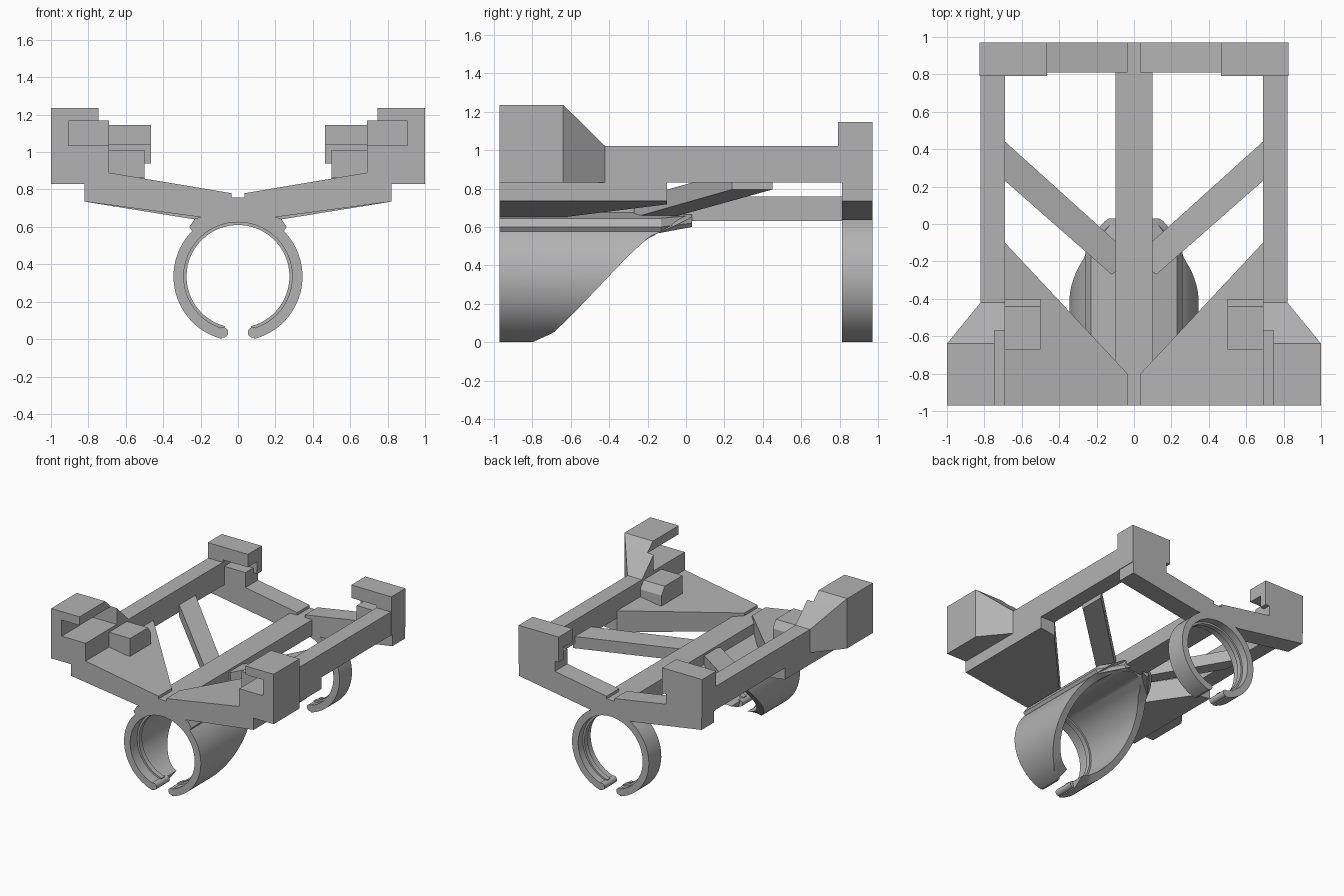
import bpy, bmesh, math

cube = bpy.data.objects.get("Cube")
if cube:
    bpy.data.objects.remove(cube, do_unlink=True)

grey = bpy.data.materials.new("matte_grey")
grey.use_nodes = True
grey.diffuse_color = (0.45, 0.45, 0.45, 1)
bsdf = next(n for n in grey.node_tree.nodes if n.type == 'BSDF_PRINCIPLED')
bsdf.inputs["Base Color"].default_value = grey.diffuse_color


def loft(name, sections, caps=(True, True), mirror=True, smooth=False):
    """Skin matching closed loops of points; optionally mirror across x."""
    bm = bmesh.new()
    rings = [[bm.verts.new(p) for p in s] for s in sections]
    for a, b in zip(rings, rings[1:]):
        for i in range(len(a)):
            j = (i + 1) % len(a)
            bm.faces.new((a[i], a[j], b[j], b[i]))
    for ring, wanted in ((rings[0], caps[0]), (rings[-1], caps[1])):
        if wanted:
            bm.faces.new(ring)
    bmesh.ops.recalc_face_normals(bm, faces=bm.faces)
    mesh = bpy.data.meshes.new(name)
    bm.to_mesh(mesh)
    bm.free()
    mesh.materials.append(grey)
    ob = bpy.data.objects.new(name, mesh)
    bpy.context.collection.objects.link(ob)
    if mirror:
        ob.modifiers.new("Mirror", 'MIRROR')
    if smooth:
        bpy.ops.object.select_all(action='DESELECT')
        ob.select_set(True)
        bpy.context.view_layer.objects.active = ob
        bpy.ops.object.shade_smooth_by_angle(angle=math.radians(35))
    return ob


def at_y(profile, y):
    return [(x, y, z) for x, z in profile]


def extrude(name, profile, y0, y1, **kw):
    return loft(name, [at_y(profile, y0), at_y(profile, y1)], **kw)


def rect(x0, x1, z0, z1):
    return [(x0, z0), (x1, z0), (x1, z1), (x0, z1)]


def plan_slab(name, plan, bottom, top):
    """Plan outline whose bottom and top heights follow x."""
    return loft(name, [[(x, y, f(x)) for x, y in plan] for f in (bottom, top)])


# Clamps: open rings around a tube
CZ, OUTER, INNER, GAP = 0.335, 0.345, 0.29, 0.26


def clamp(name, r0, r1, front, back):
    sections = []
    steps = 36
    for i in range(steps + 1):
        a = GAP + (math.pi - GAP) * i / steps
        loop = []
        for r, end in ((r0, 0), (r1, 0), (r1, 1), (r0, 1)):
            z = CZ - r * math.cos(a)
            loop.append((r * math.sin(a), back(z) if end else front, z))
        sections.append(loop)
    return loft(name, sections, caps=(True, False), smooth=True)


def clamp_tip(name, y0, y1):
    profile = [(0.08 + 0.0275 * math.cos(t * math.pi / 8),
                0.0355 + 0.0275 * math.sin(t * math.pi / 8)) for t in range(16)]
    extrude(name, profile, y0, y1, smooth=True)


SWEEP = [(0, -0.8), (0.05, -0.69), (0.135, -0.6), (0.24, -0.5), (0.345, -0.4),
         (0.44, -0.31), (0.55, -0.19), (0.6, -0.07), (0.65, 0.03)]


def swept_end(z):
    if z <= 0:
        return SWEEP[0][1]
    for (z0, y0), (z1, y1) in zip(SWEEP, SWEEP[1:]):
        if z <= z1:
            return y0 + (y1 - y0) * (z - z0) / (z1 - z0)
    return SWEEP[-1][1]


clamp("front_clamp", INNER, OUTER, -0.97, swept_end)
clamp("front_clamp_ridge", 0.275, 0.3, -0.88, lambda z: -0.84)
clamp_tip("front_clamp_tip", -0.97, -0.8)
clamp("rear_clamp", INNER, OUTER, 0.81, lambda z: 0.97)
clamp("rear_clamp_ridge", 0.275, 0.3, 0.87, lambda z: 0.91)
clamp_tip("rear_clamp_tip", 0.81, 0.97)

# Central spine and the shoulders joining it to the front clamp
extrude("spine", rect(-0.1, 0.1, 0.63, 0.758), -0.97, 0.97, mirror=False)
shoulder = [(0.08, 0.68), (0.23, 0.645), (0.26, 0.6), (0.24, 0.57), (0.17, 0.62)]
shoulder_end = [(0.06, 0.68), (0.1, 0.66), (0.12, 0.62), (0.1, 0.6), (0.06, 0.62)]
loft("clamp_shoulder", [at_y(shoulder, -0.97), at_y(shoulder, -0.13),
                        at_y(shoulder_end, 0.03)])

# Front wing plates
plan_slab("front_wing",
          [(0.035, -0.97), (0.82, -0.97), (0.82, -0.1), (0.69, -0.1), (0.035, -0.8)],
          lambda x: 0.63 + 0.134 * (x - 0.035),
          lambda x: 0.78 + 0.168 * (x - 0.035))

# Rear crossbar
extrude("rear_crossbar",
        [(0.035, 0.64), (0.2, 0.635), (0.82, 0.735), (0.82, 0.83), (0.69, 0.89),
         (0.035, 0.78)], 0.81, 0.97)

# Side rails and diagonal struts
extrude("side_rail", rect(0.69, 0.82, 0.83, 1.02), -0.43, 0.82)
plan_slab("diagonal_strut",
          [(0.09, -0.25), (0.12, -0.27), (0.7, 0.24), (0.7, 0.45), (0.09, -0.1)],
          lambda x: 0.645 + 0.25 * (x - 0.1),
          lambda x: 0.74 + 0.25 * (x - 0.1))


# Front corner holders: C-shaped jaw tapering into the rail
def jaw(outer, top):
    return [(0.69, 0.83), (outer, 0.83), (outer, top), (0.745, top),
            (0.745, 1.165), (0.905, 1.165), (0.905, 1.035), (0.69, 1.035)]


loft("front_jaw", [at_y(jaw(1, 1.235), -0.97), at_y(jaw(1, 1.235), -0.64),
                   at_y(jaw(0.943, 1.168), -0.57)])
loft("front_jaw_taper", [at_y(rect(0.69, 0.943, 0.83, 1.168), -0.57),
                         at_y(rect(0.69, 0.82, 0.83, 1.02), -0.42)])
pad = [(-0.67, 0.865), (-0.4, 0.865), (-0.4, 0.95), (-0.44, 1.01), (-0.67, 1.01)]
loft("front_pad", [[(x, y, z) for y, z in pad] for x in (0.5, 0.7)])

# Rear corner holders: post, overhang, stop wall and ledge
extrude("rear_post", rect(0.69, 0.825, 0.83, 1.145), 0.79, 0.97)
extrude("rear_overhang", rect(0.465, 0.7, 1.04, 1.145), 0.79, 0.97)
extrude("rear_stop_wall", rect(0.465, 0.7, 0.94, 1.05), 0.91, 0.97)
extrude("rear_ledge", rect(0.5, 0.7, 0.85, 0.98), 0.81, 0.97)
